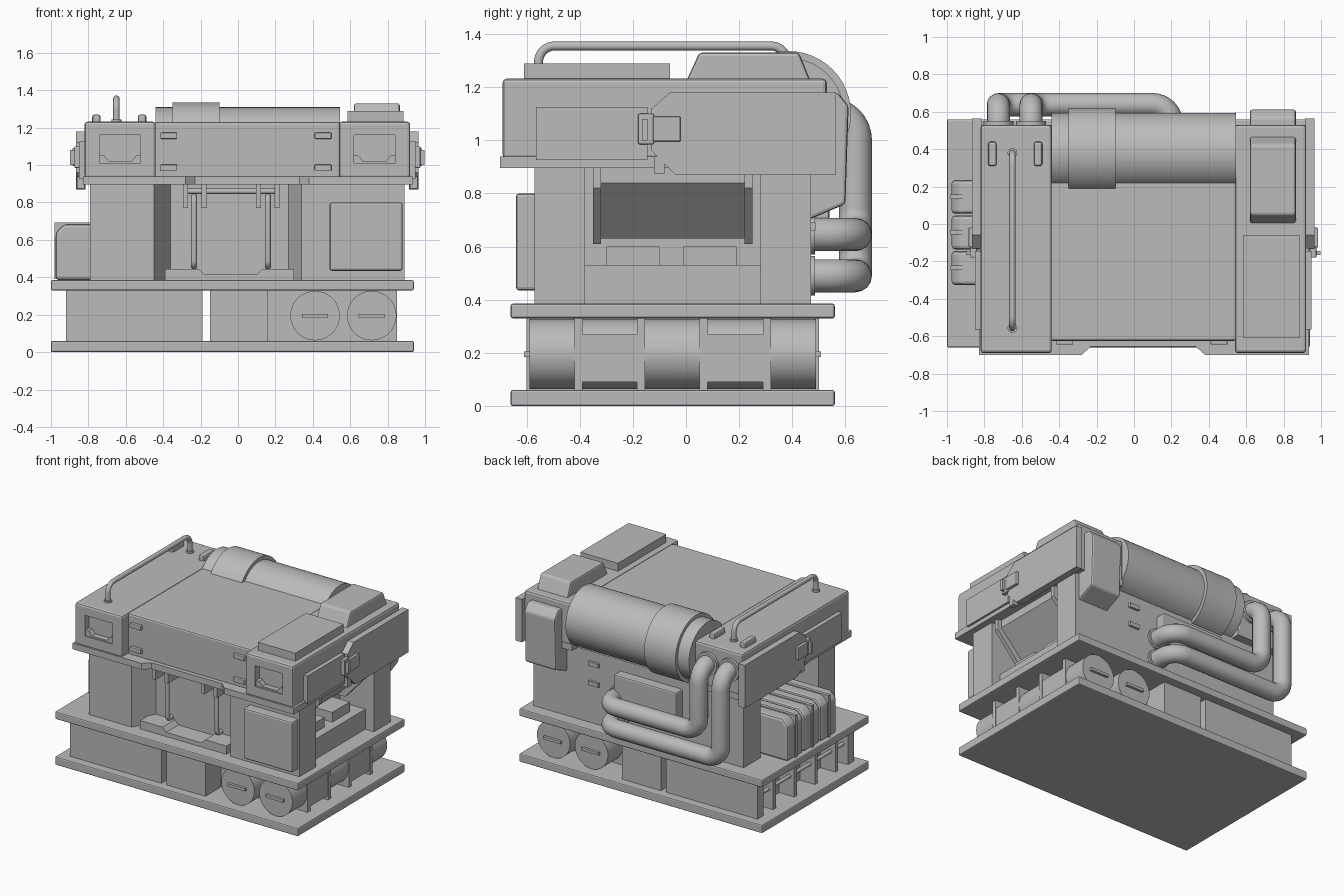
import bpy, bmesh, math
from mathutils import Vector

if "Cube" in bpy.data.objects:
    bpy.data.objects.remove(bpy.data.objects["Cube"])

GREY = bpy.data.materials.new("plain grey")
GREY.use_nodes = True
GREY.diffuse_color = (0.5, 0.5, 0.5, 1)
GREY.node_tree.nodes["Principled BSDF"].inputs["Base Color"].default_value = (0.5, 0.5, 0.5, 1)


def finish(name, bm, smooth=False, bevel=0):
    if bevel:
        bmesh.ops.bevel(bm, geom=bm.edges[:], offset=bevel, segments=2, affect='EDGES', profile=0.5)
    bmesh.ops.recalc_face_normals(bm, faces=bm.faces[:])
    mesh = bpy.data.meshes.new(name)
    bm.to_mesh(mesh)
    bm.free()
    ob = bpy.data.objects.new(name, mesh)
    bpy.context.collection.objects.link(ob)
    mesh.materials.append(GREY)
    if smooth:
        bpy.ops.object.select_all(action='DESELECT')
        ob.select_set(True)
        bpy.context.view_layer.objects.active = ob
        bpy.ops.object.shade_smooth_by_angle(angle=math.radians(35))
    return ob


def prism(name, pts, axis, lo, hi, bevel=0, smooth=False):
    """Extrude a 2D profile along x (y,z), y (x,z) or z (x,y)."""
    place = {'x': lambda a, b, t: (t, a, b), 'y': lambda a, b, t: (a, t, b), 'z': lambda a, b, t: (a, b, t)}[axis]
    bm = bmesh.new()
    rings = [[bm.verts.new(place(a, b, t)) for a, b in pts] for t in (lo, hi)]
    bm.faces.new(rings[0])
    bm.faces.new(rings[1])
    n = len(pts)
    for i in range(n):
        j = (i + 1) % n
        bm.faces.new((rings[0][i], rings[0][j], rings[1][j], rings[1][i]))
    return finish(name, bm, smooth, bevel)


def box(name, x0, x1, y0, y1, z0, z1, bevel=0):
    return prism(name, [(x0, y0), (x1, y0), (x1, y1), (x0, y1)], 'z', z0, z1, bevel)


def cyl(name, axis, a, b, r, lo, hi, bevel=0.0):
    n = 48
    pts = [(a + r * math.cos(k * math.tau / n), b + r * math.sin(k * math.tau / n)) for k in range(n)]
    return prism(name, pts, axis, lo, hi, bevel, smooth=True)


def pipe(name, corners, r, bend):
    """Tube along a path whose corners are rounded."""
    c = [Vector(p) for p in corners]
    path = [c[0]]
    for p, q, s in zip(c, c[1:], c[2:]):
        a, b = q + (p - q).normalized() * bend, q + (s - q).normalized() * bend
        centre = a + b - q
        for k in range(9):
            t = k / 8 * math.pi / 2
            path.append(centre + (a - centre) * math.cos(t) + (b - centre) * math.sin(t))
    path.append(c[-1])
    curve = bpy.data.curves.new(name, 'CURVE')
    curve.dimensions = '3D'
    curve.bevel_depth, curve.bevel_resolution, curve.use_fill_caps = r, 6, True
    sp = curve.splines.new('POLY')
    sp.points.add(len(path) - 1)
    for pt, v in zip(sp.points, path):
        pt.co = (*v, 1)
    curve.materials.append(GREY)
    ob = bpy.data.objects.new(name, curve)
    bpy.context.collection.objects.link(ob)
    bpy.ops.object.select_all(action='DESELECT')
    ob.select_set(True)
    bpy.context.view_layer.objects.active = ob
    bpy.ops.object.convert(target='MESH')
    bpy.ops.object.shade_smooth_by_angle(angle=math.radians(35))


def cut(ob, cutter):
    mod = ob.modifiers.new("cut", 'BOOLEAN')
    mod.operation, mod.object, mod.solver = 'DIFFERENCE', cutter, 'EXACT'
    bpy.ops.object.select_all(action='DESELECT')
    bpy.context.view_layer.objects.active = ob
    bpy.ops.object.modifier_apply(modifier=mod.name)
    bpy.data.objects.remove(cutter)


# Base deck plates and the storage layer between them
box("base_plate", -1, 0.94, -0.66, 0.56, 0, 0.06, 0.008)
box("deck_plate", -1, 0.94, -0.66, 0.56, 0.33, 0.385, 0.008)
box("long_bin_core", -0.8, -0.19, -0.6, 0.5, 0.06, 0.33)
for y0, y1 in ((-0.6, -0.53), (0.43, 0.5)):
    box("long_bin_end", -0.92, -0.8, y0, y1, 0.06, 0.33)
box("short_bin", -0.15, 0.16, -0.6, 0.5, 0.06, 0.33)
for y in (-0.405, -0.17, 0.065, 0.305):
    box("right_fin", 0.16, 0.85, y - 0.015, y + 0.015, 0.06, 0.33)
    box("left_fin", -0.92, -0.8, y - 0.015, y + 0.015, 0.06, 0.33)
cyl("side_rod", 'y', -0.88, 0.2, 0.013, -0.55, 0.45)
for x in (0.412, 0.715):
    cyl("canister", 'y', x, 0.195, 0.132, -0.59, 0.49, 0.008)
    for y0, y1 in ((-0.39, -0.185), (0.08, 0.29)):
        box("canister_sleeve", x - 0.132, x + 0.132, y0, y1, 0.09, 0.27)
    for y in (-0.597, 0.497):
        box("canister_handle", x - 0.07, x + 0.07, y - 0.012, y + 0.012, 0.185, 0.205)

# Main body with a front bay and side bays
plan = [(-0.79, -0.57), (-0.45, -0.57), (-0.36, -0.42), (0.27, -0.42), (0.34, -0.57), (0.89, -0.57),
        (0.89, -0.38), (0.62, -0.38), (0.62, 0.28), (0.89, 0.28), (0.89, 0.47),
        (-0.79, 0.47), (-0.79, 0.28), (-0.6, 0.28), (-0.6, -0.38), (-0.79, -0.38)]
prism("body", plan, 'z', 0.385, 0.9)
box("front_locker", 0.49, 0.88, -0.64, -0.56, 0.435, 0.8, 0.012)
box("rear_locker", -0.3, 0.2, 0.46, 0.54, 0.6, 0.82, 0.01)

# Side bays: low shelf, stowed packs and a sloping hood
box("bay_shelf", 0.6, 0.82, -0.38, 0.28, 0.385, 0.53)
for y0 in (-0.3, -0.01):
    box("bay_pack", 0.62, 0.76, y0, y0 + 0.2, 0.53, 0.6)
prism("bay_hood_right", [(0.6, 0.63), (0.66, 0.63), (0.86, 0.84), (0.86, 0.9), (0.6, 0.9)], 'y', -0.34, 0.24)
prism("bay_hood_left", [(-0.58, 0.72), (-0.63, 0.72), (-0.76, 0.84), (-0.76, 0.9), (-0.58, 0.9)], 'y', -0.34, 0.24)
for y in (-0.35, 0.22):
    prism("hood_bracket", [(0.62, 0.61), (0.7, 0.61), (0.89, 0.82), (0.89, 0.9), (0.62, 0.9)], 'y', y, y + 0.03)

# Fuel cans on the open side of the deck
for y in (-0.325, -0.135, 0.055):
    prism("fuel_can", [(-0.62, 0.385), (-0.975, 0.385), (-0.975, 0.64), (-0.93, 0.685), (-0.62, 0.685)],
          'y', y, y + 0.18, 0.018)
    box("can_seam", -0.982, -0.64, y + 0.078, y + 0.102, 0.39, 0.692)

# Front bay details
prism("bay_step", [(-0.39, 0.385), (0.3, 0.385), (0.3, 0.445), (0.13, 0.445), (0.1, 0.415), (-0.18, 0.415),
                   (-0.21, 0.445), (-0.39, 0.445)], 'y', -0.56, -0.41)
for x in (-0.235, 0.16):
    pipe("bay_bar", [(x, -0.42, 0.46), (x, -0.47, 0.46), (x, -0.47, 0.83), (x, -0.42, 0.83)], 0.016, 0.03)
for x in (-0.295, -0.195, 0.095, 0.195):
    box("hinge_lug", x, x + 0.028, -0.56, -0.42, 0.77, 0.91)
cyl("hinge_bar", 'x', -0.5, 0.86, 0.014, -0.29, 0.22)

# Roof ledge and upper housings
prism("roof_ledge", [(-0.83, -0.7), (-0.28, -0.7), (-0.23, -0.655), (0.33, -0.655), (0.38, -0.7), (0.935, -0.7),
                     (0.935, 0.53), (0.54, 0.53), (0.54, 0.2), (-0.44, 0.2), (-0.44, 0.53), (-0.83, 0.53)],
      'z', 0.895, 0.94)
box("centre_housing", -0.445, 0.545, -0.625, 0.25, 0.93, 1.23, 0.012)
for name, x0 in (("left", -0.82), ("right", 0.54)):
    x1, mid = x0 + 0.38, x0 + 0.19
    ob = box(name + "_housing", x0, x1, -0.69, 0.53, 0.93, 1.232, 0.015)
    cut(ob, box("cutter", mid - 0.11, mid + 0.11, -0.75, -0.64, 1.01, 1.16))
    prism(name + "_lamp_guard", [(mid - 0.11, 1.01), (mid + 0.11, 1.01), (mid + 0.11, 1.05), (mid + 0.085, 1.05),
                                 (mid + 0.06, 1.02), (mid - 0.06, 1.02), (mid - 0.085, 1.05), (mid - 0.11, 1.05)],
          'y', -0.68, -0.64)

# Hinge pegs on the centre housing and the rear wall
for x in (-0.415, 0.41):
    for z in (0.97, 1.14):
        box("front_peg", x, x + 0.09, -0.645, -0.62, z, z + 0.033, 0.005)
for z in (0.66, 0.8):
    box("rear_peg", 0.36, 0.44, 0.465, 0.487, z, z + 0.03)

# Side armour panels, mirrored about the body centre line
C = 0.05
panel = [(-0.13, 0.96), (-0.04, 0.87), (0.565, 0.87), (0.565, 1.18), (-0.06, 1.18), (-0.13, 1.12)]
for s in (-1, 1):
    def span(a, b):
        return sorted((C + s * a, C + s * b))
    prism("rear_side_panel", panel, 'x', *span(0.865, 0.915))
    box("front_side_panel", *span(0.865, 0.9), -0.565, -0.145, 0.925, 1.125)
    box("side_latch", *span(0.89, 0.935), -0.125, -0.02, 0.995, 1.09, 0.006)
    box("latch_keeper", *span(0.89, 0.925), -0.18, -0.12, 0.985, 1.1, 0.006)
    box("latch_pin", *span(0.925, 0.948), -0.165, -0.145, 1.0, 1.08)
    for y in (-0.12, 0.0):
        box("panel_clip", *span(0.87, 0.91), y, y + 0.04, 0.875, 0.94)

# Big tank across the back
cyl("tank", 'x', 0.385, 1.1, 0.21, -0.44, 0.545, 0.006)
cyl("tank_band", 'x', 0.385, 1.1, 0.236, -0.35, -0.1, 0.01)

# Roof fittings
box("roof_plate", 0.585, 0.885, -0.61, -0.06, 1.22, 1.29)
prism("roof_hatch", [(0, 1.22), (0.05, 1.33), (0.425, 1.33), (0.47, 1.22)], 'x', 0.62, 0.865, 0.012)
for x in (-0.78, -0.535):
    box("lifting_lug", x, x + 0.045, 0.31, 0.44, 1.22, 1.27, 0.012)
pipe("grab_rail", [(-0.65, -0.555, 1.22), (-0.65, -0.555, 1.355), (-0.65, 0.38, 1.355), (-0.65, 0.38, 1.22)],
     0.017, 0.06)
for y in (-0.555, 0.38):
    cyl("rail_foot", 'z', -0.65, y, 0.026, 1.22, 1.245)

# Rear vent box and the two looping pipes
prism("vent_box", [(0.46, 0.7), (0.6, 0.76), (0.612, 1.13), (0.57, 1.18), (0.46, 1.18)], 'x', 0.62, 0.865, 0.012)
for x, z in ((-0.725, 0.49), (-0.55, 0.645)):
    pipe("loop_pipe", [(x, 0.5, 1.1), (x, 0.638, 1.1), (x, 0.638, z), (0.2, 0.638, z), (0.2, 0.46, z)], 0.062, 0.1)
    cyl("pipe_collar", 'y', None or 0.2, z, 0.075, 0.46, 0.485)
    cyl("pipe_flange", 'y', x, 1.1, 0.08, 0.52, 0.55)
